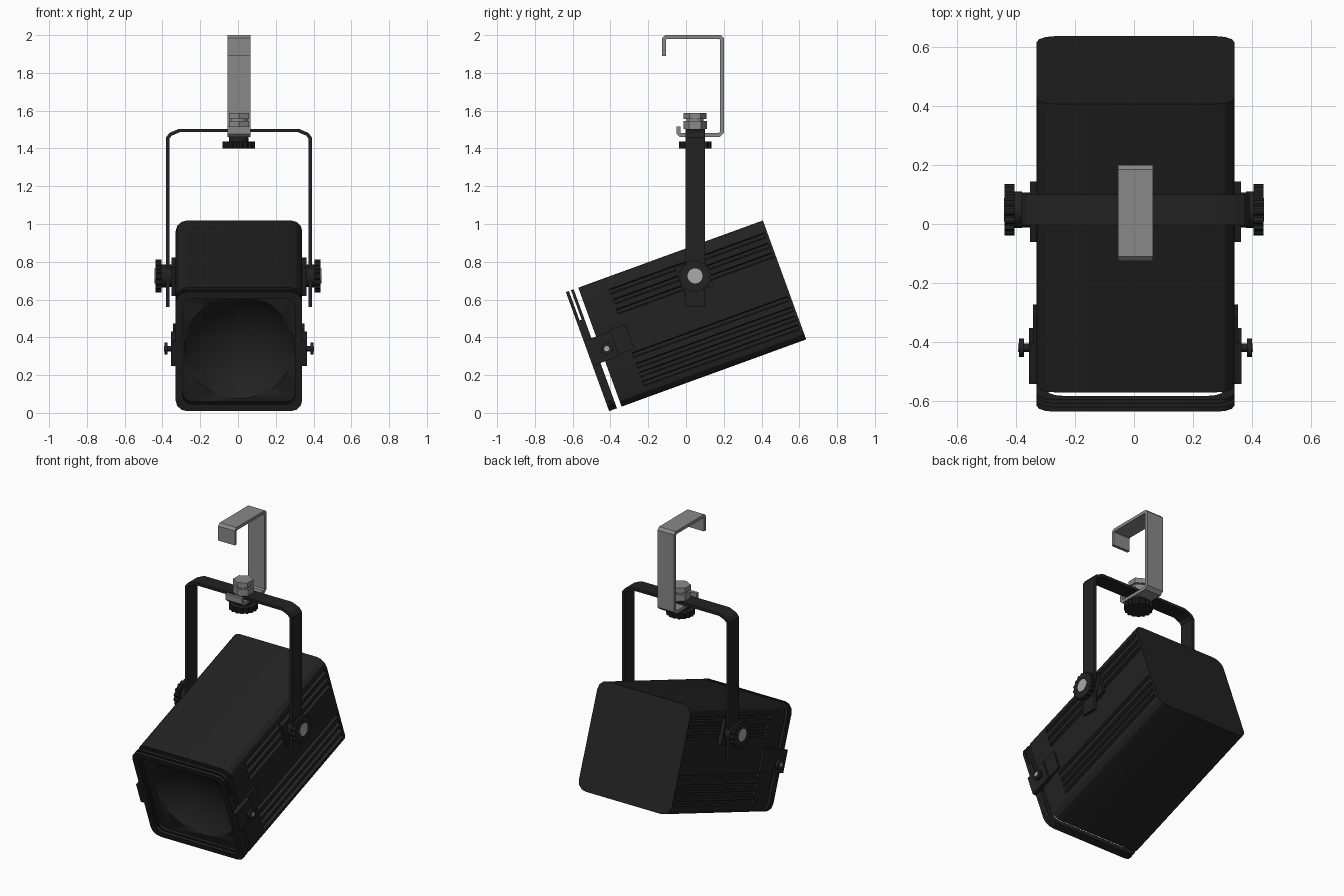
import bpy, bmesh, math
from mathutils import Matrix, Vector

if "Cube" in bpy.data.objects:
    bpy.data.objects.remove(bpy.data.objects["Cube"])

def material(name, v):
    m = bpy.data.materials.new(name)
    m.diffuse_color = (v, v, v, 1)
    m.use_nodes = True
    m.node_tree.nodes["Principled BSDF"].inputs["Base Color"].default_value = m.diffuse_color
    return m

BLACK = material("matte_black", 0.016)
STEEL = material("steel_grey", 0.25)
CAP = material("light_steel", 0.40)

CX = 0.005                                   # common x centre
TILT = Matrix.Translation((CX, 0.033, 0.526)) @ Matrix.Rotation(math.radians(20), 4, 'X')
AXES = {'x': lambda p, q, a: (a, p, q),
        'y': lambda p, q, a: (p, a, q),
        'z': lambda p, q, a: (p, q, a)}

def finish(name, bm, mat, matrix):
    bmesh.ops.recalc_face_normals(bm, faces=bm.faces)
    me = bpy.data.meshes.new(name)
    bm.to_mesh(me)
    bm.free()
    me.materials.append(mat)
    for p in me.polygons:
        p.use_smooth = True
    me.set_sharp_from_angle(angle=math.radians(25))
    ob = bpy.data.objects.new(name, me)
    ob.matrix_world = matrix
    bpy.context.collection.objects.link(ob)
    return ob

def prism(name, pts, axis, a0, a1, mat=BLACK, matrix=Matrix(), hole=None):
    """Extrude a 2D outline along an axis; hole has as many points as pts."""
    bm = bmesh.new()
    f, n = AXES[axis], len(pts)
    loop = lambda ps, a: [bm.verts.new(f(p, q, a)) for p, q in ps]
    def bridge(u, v):
        for i in range(n):
            bm.faces.new((u[i], u[(i + 1) % n], v[(i + 1) % n], v[i]))
    lo, hi = loop(pts, a0), loop(pts, a1)
    bridge(lo, hi)
    if hole:
        hlo, hhi = loop(hole, a0), loop(hole, a1)
        bridge(hlo, hhi)
        bridge(lo, hlo)
        bridge(hi, hhi)
    else:
        bm.faces.new(lo)
        bm.faces.new(hi)
    return finish(name, bm, mat, matrix)

def ngon(r, n, c=(0, 0), lobes=False):
    """Regular outline; lobes notches the rim for a grip knob."""
    out = []
    for i in range(n):
        k = r * (0.91 if lobes and i % 4 > 1 else 1)
        t = 2 * math.pi * (i + 0.5) / n
        out.append((c[0] + k * math.cos(t), c[1] + k * math.sin(t)))
    return out

def rect(p0, p1, q0, q1):
    return [(p0, q0), (p1, q0), (p1, q1), (p0, q1)]

def rounded(h, r, seg=3, grooves=()):
    """Rounded square; grooves are notched into both x sides."""
    pts = []
    for k, (sx, sz) in enumerate(((1, 1), (-1, 1), (-1, -1), (1, -1))):
        for i in range(seg + 1):
            t = math.pi / 2 * (k + i / seg)
            pts.append((sx * (h - r) + r * math.cos(t), sz * (h - r) + r * math.sin(t)))
        if k in (1, 3):
            s = -1 if k == 1 else 1
            for g in sorted(grooves, reverse=(k == 1)):
                for dz, dx in ((-.014, 0), (-.009, .02), (.009, .02), (.014, 0)):
                    pts.append((s * (h - dx), g + s * dz))
    return pts

def ribbon(path, t):
    """Closed outline of a strip of thickness t centred on a path."""
    P = [Vector(p) for p in path]
    left, right = [], []
    for i, p in enumerate(P):
        d0 = (p - P[i - 1]).normalized() if i else (P[1] - p).normalized()
        d1 = (P[i + 1] - p).normalized() if i < len(P) - 1 else d0
        n0, n1 = Vector((-d0.y, d0.x)), Vector((-d1.y, d1.x))
        m = (n0 + n1).normalized()
        m *= t / 2 / m.dot(n0)
        left.append(tuple(p + m))
        right.append(tuple(p - m))
    return left + right[::-1]

# Housing: plain front with a concave bowl, grooved shell, back plate
front = prism("housing_front", rounded(.335, .06), 'y', -.52, -.37, matrix=TILT)
bm = bmesh.new()
bmesh.ops.create_uvsphere(bm, u_segments=64, v_segments=48, radius=.41)
bowl = finish("bowl_cutter", bm, BLACK, TILT @ Matrix.Translation((0, -.81, 0))
              @ Matrix.Rotation(math.pi / 2, 4, 'X'))
bowl.hide_render = True
mod = front.modifiers.new("bowl", 'BOOLEAN')
mod.operation, mod.object, mod.solver = 'DIFFERENCE', bowl, 'EXACT'
bpy.context.view_layer.objects.active = front
bpy.ops.object.modifier_apply(modifier=mod.name)
bpy.data.objects.remove(bowl)
prism("housing_shell", rounded(.335, .06, grooves=(-.26, -.21, -.16, -.1, .145, .2, .257)),
      'y', -.37, .505, matrix=TILT)
prism("housing_back", rounded(.335, .06), 'y', .505, .52, matrix=TILT)

# Accessory frame: two rings joined by a channel that is open at the top
for name, y0, y1 in (("frame_front_ring", -.59, -.573), ("frame_back_ring", -.561, -.546)):
    prism(name, rounded(.335, .06), 'y', y0, y1, matrix=TILT, hole=rounded(.298, .05))
prism("frame_channel", ribbon([(-.322, .17), (-.322, -.28), (-.28, -.322), (.28, -.322),
      (.322, -.28), (.322, .17)], .025), 'y', -.575, -.559, matrix=TILT)

# Yoke
prism("yoke", ribbon([(-.377, .56), (-.377, 1.455), (-.362, 1.475), (-.315, 1.495), (.315, 1.495),
      (.362, 1.475), (.377, 1.455), (.377, .56)], .018), 'y', -.003, .1,
      matrix=Matrix.Translation((CX, 0, 0)))

# Parts on both sides
PIVOT = (.048, .725)
for s, side in ((1, "right"), (-1, "left")):
    def disc(name, pts, x0, x1, mat=BLACK, matrix=Matrix()):
        prism(f"{side}_{name}", pts, 'x', s * x0, s * x1, mat, matrix)
    # tilt pivot and grip knob
    disc("pivot_pad", rect(-.005, .155, .10, .26), .33, .358, matrix=TILT)
    disc("pivot_washer", ngon(.06, 24, PIVOT), .35, .385)
    disc("knob_hub", ngon(.062, 24, PIVOT), .38, .41)
    disc("tilt_knob", ngon(.087, 64, PIVOT, True), .405, .438)
    disc("knob_cap", ngon(.04, 24, PIVOT), .43, .441, CAP)
    # frame bracket with thumb screw
    disc("frame_bracket", rect(-.59, -.44, -.08, .06), .325, .36, matrix=TILT)
    disc("bracket_pad", rect(-.44, -.35, -.07, .07), .325, .348, matrix=TILT)
    at = (-.489, -.02)
    disc("screw_shaft", ngon(.014, 12, at), .35, .385, matrix=TILT)
    disc("screw_head", ngon(.032, 16, at), .378, .395, matrix=TILT)
    disc("screw_tip", ngon(.014, 12, at), .393, .398, CAP, TILT)

# Hanging hook
prism("hook", ribbon([(-.116, 1.89), (-.116, 1.98), (-.106, 1.99), (.18, 1.99), (.19, 1.98),
      (.19, 1.485), (.175, 1.471), (-.03, 1.471), (-.04, 1.481), (-.04, 1.515)], .02),
      'x', CX - .06, CX + .06, STEEL)

# Clamp bolt on top, grip knob underneath
C = (CX, .048)
for name, pts, z0, z1, mat in (
        ("bolt_nut", ngon(.062, 6, C), 1.504, 1.545, STEEL),
        ("bolt_washer", ngon(.045, 24, C), 1.545, 1.555, STEEL),
        ("bolt_head", ngon(.06, 6, C), 1.555, 1.588, STEEL),
        ("bolt_shaft", ngon(.025, 16, C), 1.42, 1.51, STEEL),
        ("clamp_knob", ngon(.086, 64, C, True), 1.40, 1.437, BLACK),
        ("clamp_knob_hub", ngon(.052, 24, C), 1.435, 1.461, BLACK)):
    prism(name, pts, 'z', z0, z1, mat)
